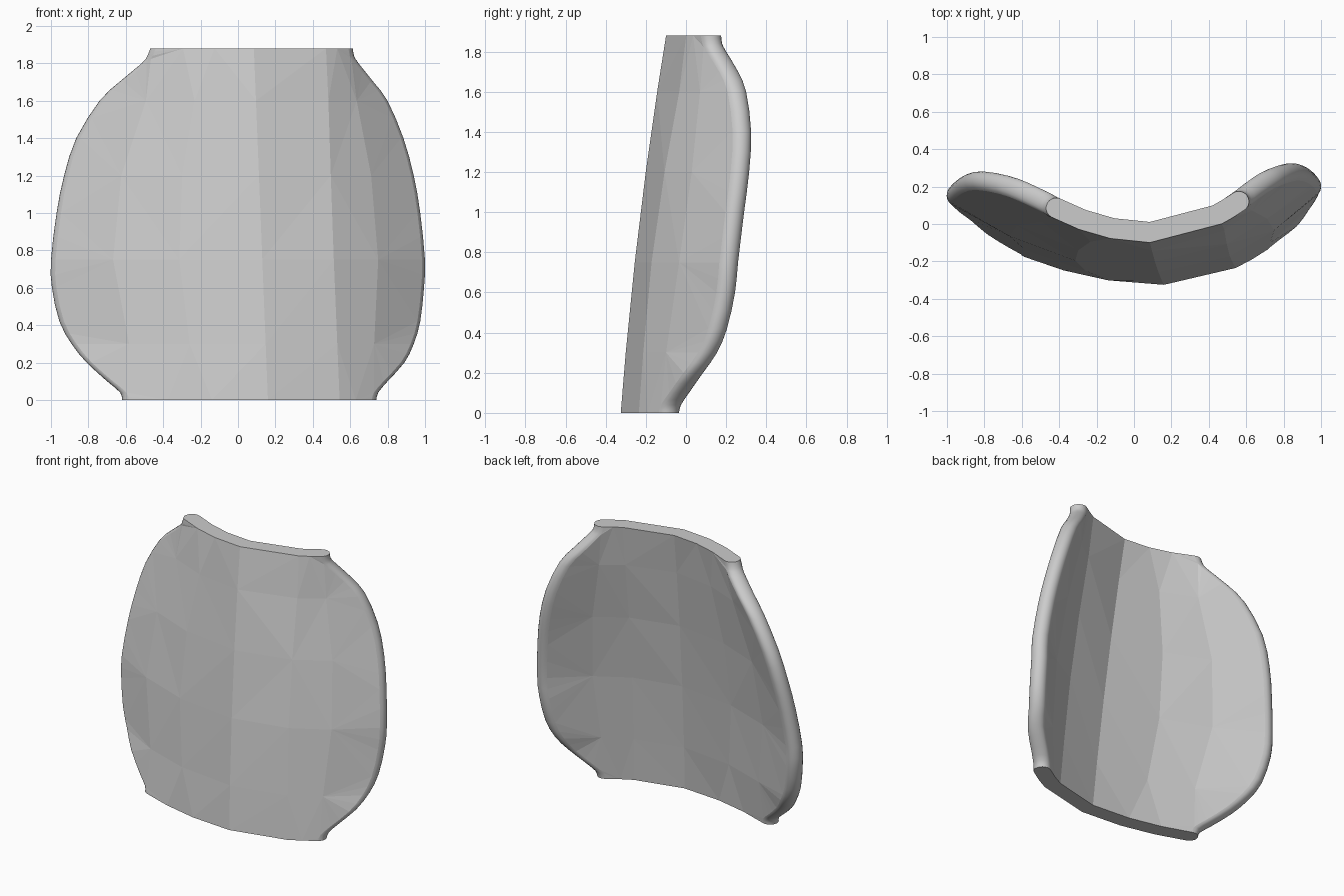
import bpy
import bmesh
from math import sin, cos, pi, atan2
from mathutils import Vector

default = bpy.data.objects.get("Cube")
if default:
    bpy.data.objects.remove(default, do_unlink=True)

RADIUS = 0.055      # half the panel thickness, also the rim radius
HEIGHT = 1.88

# Outline rows: height, left edge x, right edge x, rearmost y of the rim
ROWS = [Vector(r) for r in (
    (0, -.62, .74, -.04), (.04, -.63, .75, -.03), (.1, -.7, .8, .01),
    (.2, -.81, .89, .08), (.3, -.89, .94, .15), (.42, -.955, .975, .2),
    (.6, -.995, .995, .24), (.75, -1, 1, .255), (1, -.97, .975, .285),
    (1.2, -.93, .94, .31), (1.4, -.865, .885, .32), (1.6, -.74, .8, .295),
    (1.7, -.635, .725, .255), (1.8, -.515, .645, .195),
    (1.84, -.485, .62, .175), (HEIGHT, -.47, .615, .17))]

BANDS = (0, 8, 14, 18, 22, 30)     # rings where the broad facets meet
COLUMNS = 7
RIM_STEPS = 10


def smooth_rows(rows):
    """Insert one curved in-between row in each gap."""
    result = []
    for i in range(len(rows) - 1):
        a, b = rows[i], rows[i + 1]
        before, after = rows[max(i - 1, 0)], rows[min(i + 2, len(rows) - 1)]
        result += [a, (a + b) * 0.5 + (a + b - before - after) / 16]
    return result + [rows[-1]]


def section(row):
    """Closed horizontal section: front, right rim, back, left rim."""
    z, left, right, rear = row
    left, right = left + RADIUS, right - RADIUS
    middle = 0.16 - 0.04 * z
    spine = -0.325 + 0.075 * z + 0.024 * z * z + RADIUS
    right_y = rear - 0.05
    left_y = right_y - 0.035 - 0.012 * sin(pi * z / HEIGHT)

    # The main right-hand crease runs almost straight up
    crease = 0.36 / (right - middle)
    points = []
    for t in (-1, -.72, -.4, 0, crease, (crease + 1) / 2, 1):
        reach = right - middle if t >= 0 else middle - left
        rise = (right_y if t >= 0 else left_y) - spine
        centre = Vector((middle + t * reach, spine + rise * t * t, z))
        angle = atan2(2 * rise * t, reach)
        points.append((centre, angle))

    def around(point, turn):
        centre, angle = point
        a = angle + turn
        return centre + Vector((cos(a), sin(a), 0)) * RADIUS

    ring = [around(p, -pi / 2) for p in points]
    ring += [around(points[-1], -pi / 2 + pi * k / RIM_STEPS)
             for k in range(1, RIM_STEPS)]
    ring += [around(p, pi / 2) for p in reversed(points)]
    ring += [around(points[0], pi / 2 + pi * k / RIM_STEPS)
             for k in range(1, RIM_STEPS)]
    return ring


bm = bmesh.new()
rings = [[bm.verts.new(p) for p in section(r)] for r in smooth_rows(ROWS)]
size = len(rings[0])
back = COLUMNS + RIM_STEPS - 1
front_panel = range(COLUMNS - 1)
back_panel = range(back, back + COLUMNS - 1)
seams = (0, COLUMNS - 1, back, back + COLUMNS - 1)

# Rounded rims down both sides
for low, high in zip(rings, rings[1:]):
    for i in range(size):
        if i not in front_panel and i not in back_panel:
            j = (i + 1) % size
            bm.faces.new((low[i], low[j], high[j], high[i])).smooth = True


def side(i, start, end):
    """Panel column edge, following every ring where it meets a rim."""
    step = 1 if i in seams else end - start
    return [rings[k][i] for k in range(start, end + 1, step)]


# Broad front and back facets
for start, end in zip(BANDS, BANDS[1:]):
    for i in (*front_panel, *back_panel):
        bm.faces.new(side(i + 1, start, end) + side(i, start, end)[::-1])

# Flat bottom and top ends
bm.faces.new(rings[0][::-1])
bm.faces.new(rings[-1])

bmesh.ops.delete(bm, geom=[v for v in bm.verts if not v.link_faces],
                 context='VERTS')
bmesh.ops.triangulate(bm, faces=[f for f in bm.faces if not f.smooth],
                      quad_method='BEAUTY', ngon_method='BEAUTY')
bmesh.ops.recalc_face_normals(bm, faces=bm.faces)

# Crisp border between the flat ends and the smooth rims
for e in bm.edges:
    if e.calc_face_angle(0) > 0.6 and not all(f.smooth for f in e.link_faces):
        e.smooth = False

mesh = bpy.data.meshes.new("curved_panel")
bm.to_mesh(mesh)
bm.free()
shell = bpy.data.objects.new("curved_panel", mesh)
bpy.context.collection.objects.link(shell)

# Single plain grey finish
GREY = (0.6, 0.6, 0.6, 1)
material = bpy.data.materials.new("plain_grey")
material.use_nodes = True
material.diffuse_color = GREY
material.node_tree.nodes["Principled BSDF"].inputs["Base Color"].default_value = GREY
mesh.materials.append(material)
